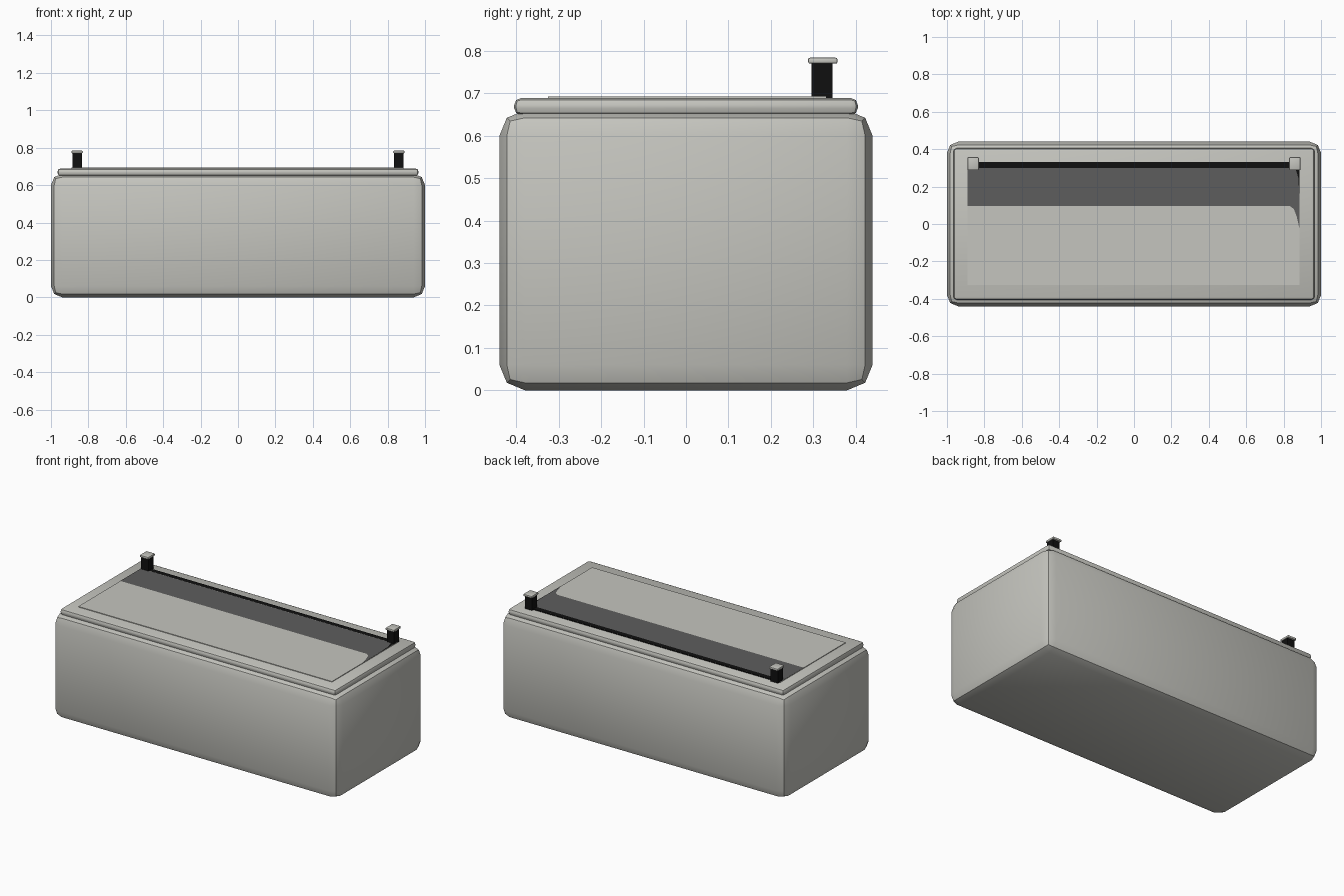
import bpy
import math

if "Cube" in bpy.data.objects:
    bpy.data.objects.remove(bpy.data.objects["Cube"])


def material(name, rgb):
    m = bpy.data.materials.new(name)
    m.use_nodes = True
    m.diffuse_color = (*rgb, 1)
    m.node_tree.nodes["Principled BSDF"].inputs["Base Color"].default_value = (*rgb, 1)
    return m


light = material("light_grey", (0.56, 0.56, 0.52))
dark = material("dark_grey", (0.11, 0.11, 0.11))
black = material("black", (0.005, 0.005, 0.005))


def box(name, x, y, z, mat, bevel=0):
    """Box between (min, max) pairs, with an optional two-step rounded edge."""
    spans = (x, y, z)
    bpy.ops.mesh.primitive_cube_add(size=1, location=[(a + b) / 2 for a, b in spans])
    ob = bpy.context.object
    ob.name = name
    ob.scale = [b - a for a, b in spans]
    bpy.ops.object.transform_apply(location=False, rotation=False, scale=True)
    ob.data.materials.append(mat)
    if bevel:
        mod = ob.modifiers.new("rounded_edges", "BEVEL")
        mod.width = bevel
        mod.segments = 2
        bpy.ops.object.modifier_apply(modifier=mod.name)
        bpy.ops.object.shade_smooth_by_angle(angle=math.radians(30))
    return ob


def plate(name, outline, z, mat):
    """Flat painted patch with the given outline."""
    mesh = bpy.data.meshes.new(name)
    mesh.from_pydata([(x, y, z) for x, y in outline], [], [range(len(outline))])
    mesh.materials.append(mat)
    ob = bpy.data.objects.new(name, mesh)
    bpy.context.collection.objects.link(ob)


# Main body and lid
box("body", (-1, 1), (-0.44, 0.44), (0, 0.66), light, 0.06)
box("lid", (-0.965, 0.965), (-0.405, 0.405), (0.649, 0.689), light, 0.016)

# Thin panel on the lid, with its dark rear band and black rear strip
top = 0.693
box("lid_panel", (-0.89, 0.885), (-0.325, 0.33), (0.685, top), light)
plate("dark_band", [(-0.89, 0.095), (0.835, 0.095), (0.855, 0.08), (0.87, 0.04),
                    (0.885, -0.025), (0.885, 0.3), (-0.89, 0.3)], top + 0.0008, dark)
plate("black_strip", [(-0.89, 0.3), (0.885, 0.3), (0.885, 0.33), (-0.89, 0.33)],
      top + 0.0012, black)
plate("black_corner", [(0.862, 0.3), (0.878, 0.25), (0.885, 0.14), (0.885, 0.3)],
      top + 0.0012, black)
box("black_panel_edge", (-0.89, 0.885), (0.33, 0.332), (0.688, top + 0.001), black)

# Rear posts with caps
for side, sign in (("right", -1), ("left", 1)):
    x = 0.86 * sign
    box(side + "_post", (x - 0.025, x + 0.025), (0.296, 0.346), (0.68, 0.772), black)
    box(side + "_post_cap", (x - 0.03, x + 0.03), (0.288, 0.357), (0.77, 0.784), light, 0.004)
